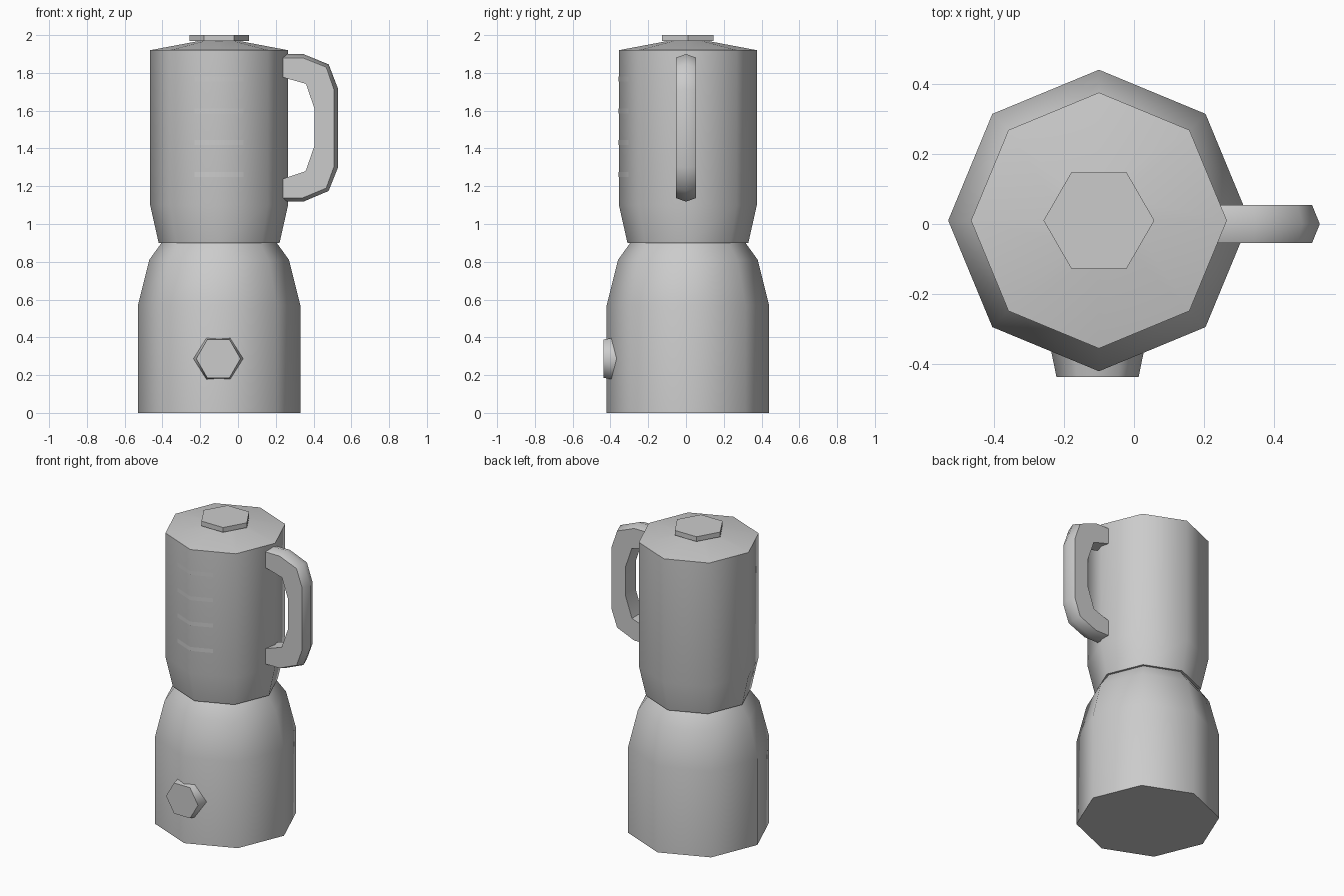
import bpy, bmesh
from math import pi, cos, sin, radians
from mathutils import Matrix

if "Cube" in bpy.data.objects:
    bpy.data.objects.remove(bpy.data.objects["Cube"])

CX, CY = -0.1, 0.01   # axis of the body


def finish(bm, name, angle):
    bmesh.ops.recalc_face_normals(bm, faces=bm.faces)
    me = bpy.data.meshes.new(name)
    bm.to_mesh(me)
    bm.free()
    ob = bpy.data.objects.new(name, me)
    bpy.context.collection.objects.link(ob)
    bpy.ops.object.select_all(action='DESELECT')
    ob.select_set(True)
    bpy.context.view_layer.objects.active = ob
    if angle:
        bpy.ops.object.shade_smooth_by_angle(angle=radians(angle))
    return ob


def loft(name, sections, angle, caps=(True, True)):
    """Skin closed sections with equal point counts."""
    bm = bmesh.new()
    rings = [[bm.verts.new(p) for p in s] for s in sections]
    n = len(rings[0])
    for a, b in zip(rings, rings[1:]):
        for i in range(n):
            j = (i + 1) % n
            bm.faces.new((a[i], a[j], b[j], b[i]))
    if caps[0]:
        bm.faces.new(rings[0][::-1])
    if caps[1]:
        bm.faces.new(rings[-1])
    return finish(bm, name, angle)


def lathe(name, profile, sides, angle=50, caps=(True, True), matrix=None):
    m = matrix or Matrix.Translation((CX, CY, 0))
    rings = []
    for r, z in profile:
        ring = []
        for i in range(sides):
            a = 2 * pi * i / sides
            ring.append(m @ Matrix.Translation((r * cos(a), r * sin(a), z)).translation)
        rings.append(ring)
    return loft(name, rings, angle, caps)


# motor base, jug, lid and lid cap
lathe("motor_base", [(.43, 0), (.43, .57), (.37, .81), (.305, .90)], 8)
lathe("jug", [(.32, .90), (.365, 1.10), (.365, 1.92)], 8, caps=(True, False))
lathe("lid", [(.365, 1.92), (.09, 1.972)], 8, caps=(False, True))
lathe("lid_cap", [(.158, 1.968), (.158, 2.0)], 6, angle=0)

# control knob: tapered hexagon pointing to the front
knob_m = Matrix.Translation((-.104, 0, .287)) @ Matrix.Rotation(pi / 2, 4, 'X')
lathe("control_knob", [(.139, .33), (.117, .437)], 6, angle=65, matrix=knob_m)

# handle: outer ridge, bevelled shoulders, flat sides and inner face
ridge = [(.235, 1.90), (.345, 1.90), (.48, 1.845), (.53, 1.715),
         (.53, 1.30), (.48, 1.175), (.345, 1.118), (.235, 1.118)]
shoulder = [(.235, 1.88), (.342, 1.88), (.467, 1.83), (.508, 1.712),
            (.508, 1.303), (.467, 1.19), (.342, 1.138), (.235, 1.138)]
inner = [(.235, 1.777), (.30, 1.759), (.36, 1.742), (.405, 1.61),
         (.405, 1.415), (.358, 1.28), (.30, 1.26), (.235, 1.238)]
W = .054
loft("handle", [[(o[0], 0, o[1]), (s[0], W, s[1]), (i[0], W, i[1]),
                 (i[0], -W, i[1]), (s[0], -W, s[1])]
                for o, s, i in zip(ridge, shoulder, inner)], 50)

# measuring marks: thin strips folded round the front corner of the jug
for k in range(4):
    z = 1.263 + k * .168
    bm = bmesh.new()
    cols = []
    for dx in (-.13, 0, .13):
        y = CY - .368 + abs(dx) * .4142
        cols.append([bm.verts.new((CX + dx, y, z + h)) for h in (-.013, .013)])
    for a, b in zip(cols, cols[1:]):
        bm.faces.new((a[0], b[0], b[1], a[1]))
    mark = finish(bm, f"measuring_mark_{k + 1}", 50)
    for p in mark.data.polygons:
        if p.normal.y > 0:
            mark.data.flip_normals()
            break
